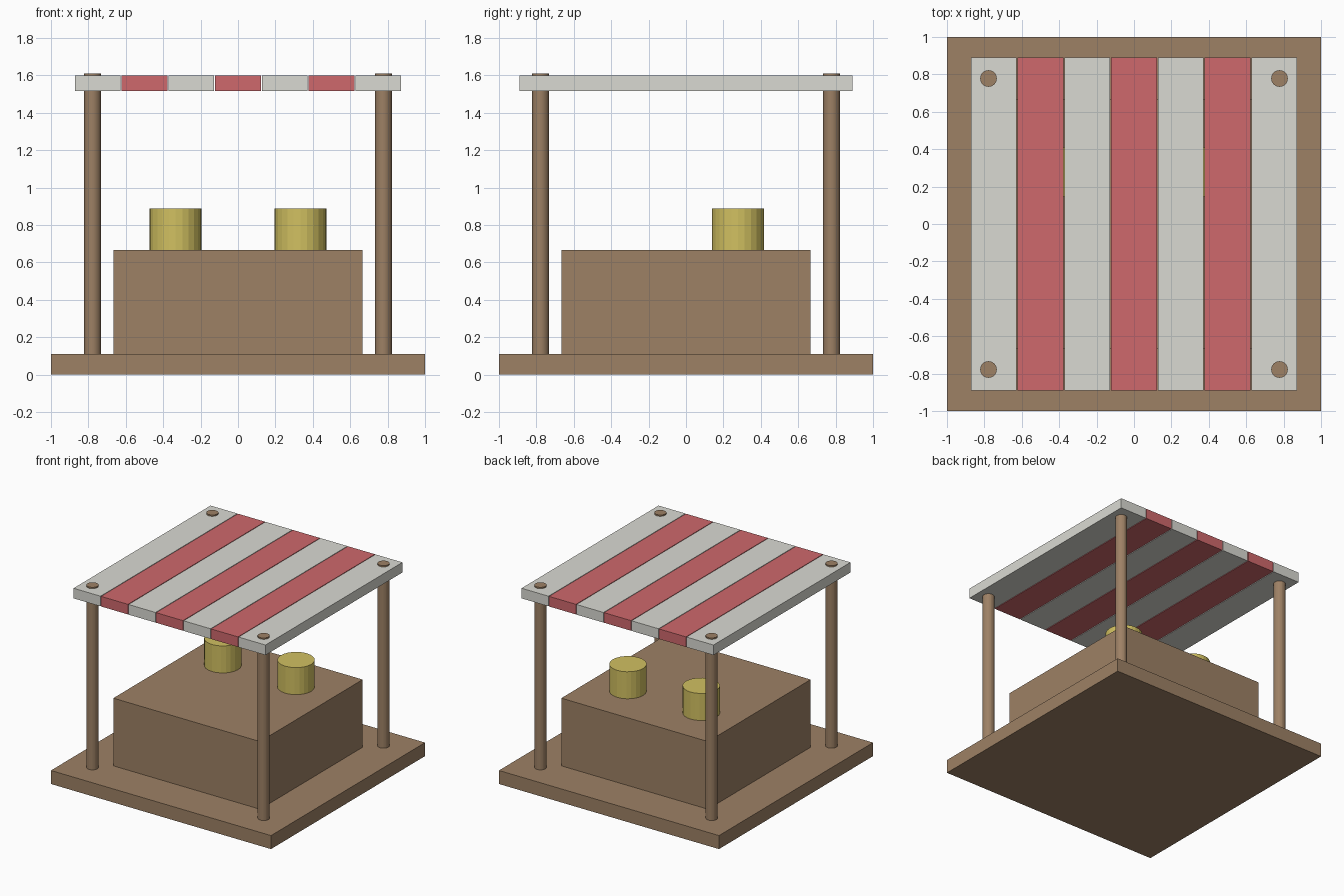
import bpy

if "Cube" in bpy.data.objects:
    bpy.data.objects.remove(bpy.data.objects["Cube"])


def material(name, rgb):
    m = bpy.data.materials.new(name)
    m.diffuse_color = (*rgb, 1)
    m.use_nodes = True
    m.node_tree.nodes["Principled BSDF"].inputs["Base Color"].default_value = m.diffuse_color
    return m


wood = material("wood", (0.34, 0.22, 0.13))
red = material("red_cloth", (0.62, 0.14, 0.15))
white = material("white_cloth", (0.70, 0.70, 0.65))
yellow = material("yellow", (0.64, 0.53, 0.12))


def box(name, x, y, z0, z1, w, d, mat):
    bpy.ops.mesh.primitive_cube_add(size=1, location=(x, y, (z0 + z1) / 2))
    ob = bpy.context.object
    ob.name = name
    for v in ob.data.vertices:
        v.co.x *= w
        v.co.y *= d
        v.co.z *= z1 - z0
    ob.data.materials.append(mat)


def cylinder(name, x, y, z0, z1, r, sides, mat):
    bpy.ops.mesh.primitive_cylinder_add(vertices=sides, radius=r, depth=z1 - z0,
                                        location=(x, y, (z0 + z1) / 2))
    ob = bpy.context.object
    ob.name = name
    ob.data.materials.append(mat)


# Platform and counter block
box("platform", 0, 0, 0, 0.111, 2, 2, wood)
box("counter", 0, 0, 0.111, 0.667, 1.333, 1.333, wood)

# Corner posts, poking just through the canopy
for sx, side in ((-1, "left"), (1, "right")):
    for sy, end in ((-1, "front"), (1, "back")):
        cylinder(f"post_{end}_{side}", sx * 0.778, sy * 0.778,
                 0.111, 1.611, 0.0445, 24, wood)

# Two jars standing towards the back of the counter
for sx, side in ((-1, "left"), (1, "right")):
    cylinder(f"jar_{side}", sx * 0.333, 0.278, 0.667, 0.889, 0.139, 24, yellow)

# Striped canopy with thin gaps between the slats
for i in range(7):
    box(f"canopy_stripe_{i + 1}", (i - 3) * 0.25, 0, 1.517, 1.6,
        0.2445, 1.778, red if i % 2 else white)
